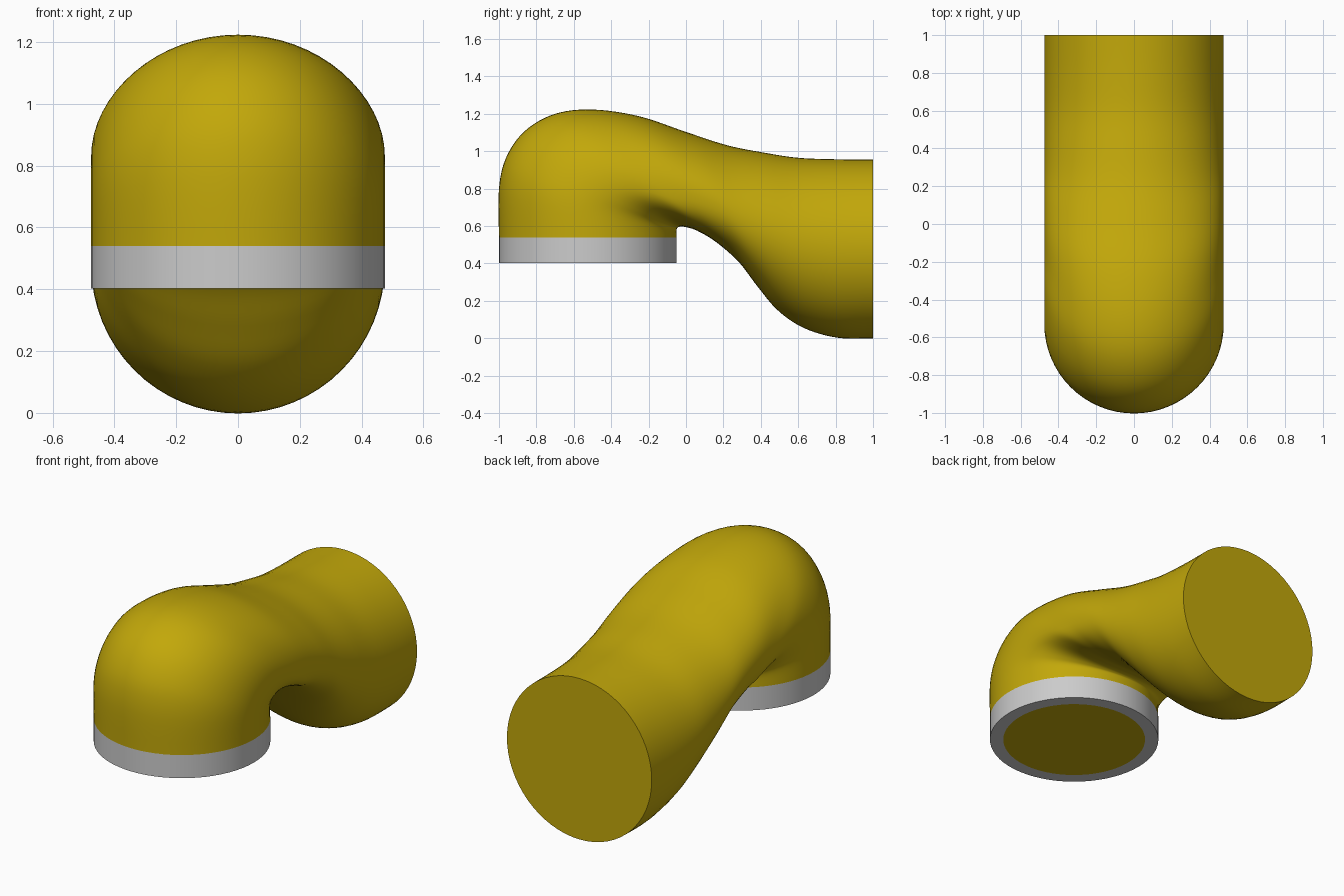
import bpy, bmesh
from math import sin, cos, pi
from mathutils import Vector

if "Cube" in bpy.data.objects:
    bpy.data.objects.remove(bpy.data.objects["Cube"])

R, SEG, SUB = 0.475, 64, 6


def paint(name, rgb):
    m = bpy.data.materials.new(name)
    m.diffuse_color = (*rgb, 1)
    m.use_nodes = True
    m.node_tree.nodes["Principled BSDF"].inputs["Base Color"].default_value = m.diffuse_color
    return m


yellow = paint("yellow_paint", (0.54, 0.39, 0.003))
grey = paint("grey_metal", (0.53, 0.53, 0.53))

# Stations: upper (y, z), lower (y, z), widest point fraction, underside fullness
STATIONS = [
    (1.00, 0.955, 1.00, 0.00, 0.50, 1.0),
    (0.80, 0.957, 0.81, 0.003, 0.50, 1.0),
    (0.60, 0.965, 0.63, 0.055, 0.50, 1.0),
    (0.42, 0.992, 0.49, 0.150, 0.50, 1.0),
    (0.22, 1.032, 0.38, 0.280, 0.52, 0.95),
    (0.00, 1.103, 0.28, 0.410, 0.54, 0.87),
    (-0.25, 1.187, 0.16, 0.515, 0.60, 0.75),
    (-0.50, 1.223, 0.06, 0.575, 0.65, 0.68),
    (-0.70, 1.200, 0.00, 0.594, 0.61, 0.75),
    (-0.86, 1.110, -0.028, 0.597, 0.57, 0.87),
    (-0.96, 0.970, -0.044, 0.592, 0.53, 0.95),
    (-1.00, 0.800, -0.05, 0.580, 0.50, 1.0),
    (-1.00, 0.540, -0.05, 0.540, 0.50, 1.0),
]


def smooth_stations(pts):
    """Catmull-Rom interpolation between stations."""
    out = []
    for i in range(len(pts) - 1):
        a, b, c, d = (pts[max(0, min(len(pts) - 1, i + k))] for k in (-1, 0, 1, 2))
        for s in range(SUB):
            t = s / SUB
            out.append([0.5 * (2 * q + (r - p) * t + (2 * p - 5 * q + 4 * r - w) * t * t
                               + (3 * q - p - 3 * r + w) * t ** 3)
                        for p, q, r, w in zip(a, b, c, d)])
    out.append(list(pts[-1]))
    return out


def loft(name, rings, cap=True, closed=False, material=None):
    bm = bmesh.new()
    loops = [[bm.verts.new(p) for p in ring] for ring in rings]
    pairs = list(zip(loops, loops[1:]))
    if closed:
        pairs.append((loops[-1], loops[0]))
    for a, b in pairs:
        for i in range(SEG):
            j = (i + 1) % SEG
            bm.faces.new((a[i], a[j], b[j], b[i]))
    if cap:
        bm.faces.new(loops[0])
        bm.faces.new(loops[-1])
    bmesh.ops.recalc_face_normals(bm, faces=bm.faces)
    me = bpy.data.meshes.new(name)
    bm.to_mesh(me)
    bm.free()
    ob = bpy.data.objects.new(name, me)
    bpy.context.collection.objects.link(ob)
    me.materials.append(material)
    bpy.ops.object.select_all(action='DESELECT')
    ob.select_set(True)
    bpy.context.view_layer.objects.active = ob
    bpy.ops.object.shade_smooth_by_angle(angle=0.7)
    return ob


def section(ty, tz, by, bz, f, p):
    """Egg-shaped section between the upper and lower profile points."""
    top, bot = Vector((0, ty, tz)), Vector((0, by, bz))
    mid = top.lerp(bot, f)
    ring = []
    for i in range(SEG):
        a = 2 * pi * i / SEG
        s, c = sin(a), cos(a)
        if s > 0:
            ring.append(mid + (top - mid) * s + Vector((R * c, 0, 0)))
        else:
            x = R * abs(c) ** p * (1 if c > 0 else -1)
            ring.append(mid + (bot - mid) * abs(s) ** p + Vector((x, 0, 0)))
    return ring


def circle(r, z):
    return [Vector((r * cos(2 * pi * i / SEG), -0.525 + r * sin(2 * pi * i / SEG), z))
            for i in range(SEG)]


# Curved pipe body
loft("pipe_body", [section(*s) for s in smooth_stations(STATIONS)], material=yellow)
# Grey collar around the lower outlet
loft("outlet_collar", [circle(R, 0.403), circle(R, 0.54), circle(0.4, 0.54), circle(0.4, 0.403)],
     cap=False, closed=True, material=grey)
# Plug filling the collar
loft("outlet_plug", [circle(0.4, 0.403), circle(0.4, 0.55)], material=yellow)
